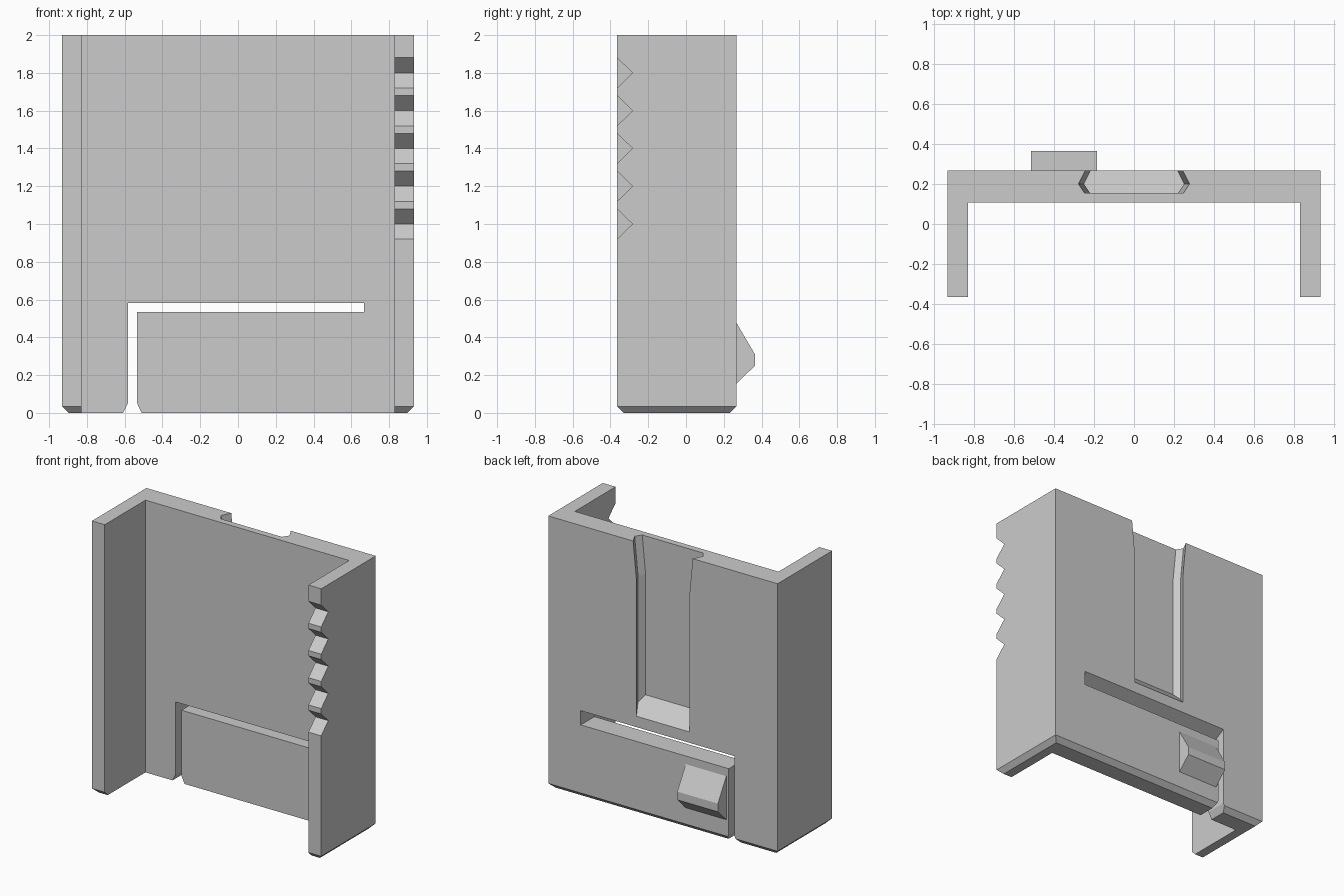
import bpy
import bmesh

cube = bpy.data.objects.get("Cube")
if cube:
    bpy.data.objects.remove(cube, do_unlink=True)

grey = bpy.data.materials.new("plain grey")
grey.use_nodes = True
grey.diffuse_color = (0.6, 0.6, 0.6, 1)
grey.node_tree.nodes["Principled BSDF"].inputs["Base Color"].default_value = (0.6, 0.6, 0.6, 1)


def loft(name, rings):
    """Closed solid through rings of equal point count."""
    bm = bmesh.new()
    rows = [[bm.verts.new(p) for p in ring] for ring in rings]
    n = len(rows[0])
    bm.faces.new(rows[0])
    bm.faces.new(rows[-1])
    for a, b in zip(rows, rows[1:]):
        for i in range(n):
            j = (i + 1) % n
            bm.faces.new((a[i], a[j], b[j], b[i]))
    bmesh.ops.recalc_face_normals(bm, faces=bm.faces)
    mesh = bpy.data.meshes.new(name)
    bm.to_mesh(mesh)
    bm.free()
    mesh.materials.append(grey)
    obj = bpy.data.objects.new(name, mesh)
    bpy.context.collection.objects.link(obj)
    return obj


def along_x(name, yz, x0, x1):
    return loft(name, [[(x, y, z) for y, z in yz] for x in (x0, x1)])


def along_y(name, xz, y0, y1):
    return loft(name, [[(x, y, z) for x, z in xz] for y in (y0, y1)])


def rect(x, y0, y1, z):
    return [(-x, y0, z), (x, y0, z), (x, y1, z), (-x, y1, z)]


def cut(target, cutter):
    """Subtract the cutter, then discard it."""
    cutter.hide_render = True
    mod = target.modifiers.new("cut", 'BOOLEAN')
    mod.operation = 'DIFFERENCE'
    mod.solver = 'EXACT'
    mod.object = cutter
    bpy.context.view_layer.update()
    graph = bpy.context.evaluated_depsgraph_get()
    mesh = bpy.data.meshes.new_from_object(target.evaluated_get(graph))
    target.modifiers.clear()
    target.data = mesh
    bpy.data.objects.remove(cutter, do_unlink=True)


FRONT, BACK, SIDE, BEVEL = -0.365, 0.268, 0.932, 0.035

# Channel body with a chamfered foot
body = loft("channel_body", [
    rect(SIDE - BEVEL, FRONT + BEVEL, BACK - BEVEL, 0),
    rect(SIDE, FRONT, BACK, BEVEL),
    rect(SIDE, FRONT, BACK, 2)])
cut(body, loft("channel_hollow", [rect(0.828, -0.6, 0.108, z) for z in (-0.2, 2.2)]))

# Ratchet notches in the left flange
for i in range(5):
    z = 1 + 0.2 * i
    notch = [(FRONT - 0.02, z - 0.1), (-0.283, z), (FRONT - 0.02, z + 0.1)]
    cut(body, along_x("notch", notch, 0.7, 1.1))

# Guide groove in the back: ramped floor, flared top
half = [(0.215, 0.32), (0.215, BACK), (0.25, 0.2), (0.22, 0.155)]


def groove_ring(height, flare=0):
    pts = [(x + flare, y) for x, y in half]
    pts += [(-x, y) for x, y in reversed(pts)]
    return [(x, y, height(y)) for x, y in pts]


cut(body, loft("groove", [
    groove_ring(lambda y: 0.72 + BACK - y),
    groove_ring(lambda y: 1.72),
    groove_ring(lambda y: 2.1, 0.037)]))

# Sloped relief above the flap, then the L-shaped slot that frees it
cut(body, along_x("relief", [(0.33, 0.674), (0.168, 0.585), (0.168, 0.56), (0.33, 0.56)], -0.582, 0.668))
slot = [(-0.632, -0.05), (-0.608, 0), (-0.582, 0.052), (-0.582, 0.583), (0.668, 0.583),
        (0.668, 0.535), (-0.535, 0.535), (-0.535, 0.052), (-0.51, 0), (-0.486, -0.05)]
cut(body, along_y("slot", slot, 0, 0.5))

# Catch on the back of the flap
along_x("flap_catch", [(0.25, 0.155), (BACK, 0.155), (0.365, 0.25),
                       (0.365, 0.31), (BACK, 0.475), (0.25, 0.475)], -0.515, -0.185)
